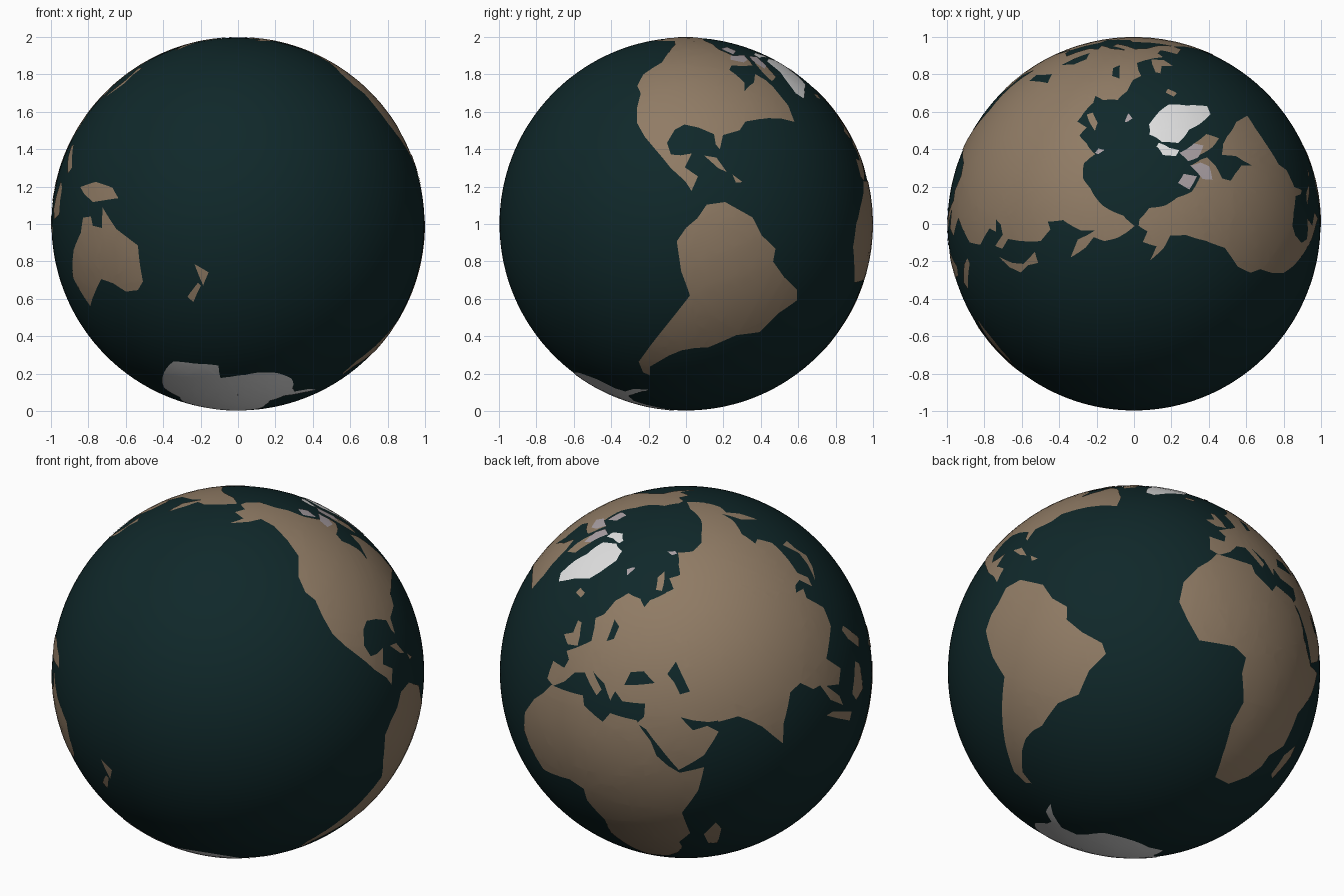
import bpy
import bmesh
from math import radians, sin, cos, floor
from mathutils import Matrix, Vector

if "Cube" in bpy.data.objects:
    bpy.data.objects.remove(bpy.data.objects["Cube"], do_unlink=True)


def material(name, red, green, blue):
    mat = bpy.data.materials.new(name)
    mat.use_nodes = True
    colour = (red, green, blue, 1)
    mat.diffuse_color = colour
    mat.node_tree.nodes["Principled BSDF"].inputs["Base Color"].default_value = colour
    return mat


ocean_teal = material("ocean_teal", .005, .021, .023)
land_brown = material("land_brown", .28, .2, .13)
ice_white = material("ice_white", .75, .75, .75)
tundra_grey = material("tundra_grey", .4, .35, .37)

# Globe placement: axis leaning towards the back, turned about that axis
TURN = 80.5
GRID = 4
SEA_LEVEL, LAND_LEVEL, TOP_LEVEL = .997, 1, 1.002
placement = Matrix.Translation((0, 0, 1)) @ Matrix.Rotation(radians(-23.4), 4, "X")


def on_globe(longitude, latitude, radius):
    east, north = radians(longitude + TURN), radians(latitude)
    flat = cos(north)
    point = Vector((flat * cos(east), flat * sin(east), sin(north)))
    return placement @ (point * radius)


def add_object(name, bm, mat):
    mesh = bpy.data.meshes.new(name)
    bm.to_mesh(mesh)
    bm.free()
    mesh.materials.append(mat)
    for polygon in mesh.polygons:
        polygon.use_smooth = True
    obj = bpy.data.objects.new(name, mesh)
    bpy.context.collection.objects.link(obj)
    return obj


def plate(name, mat, outline, level=LAND_LEVEL):
    """Fill a flat map outline, slice it on a grid and wrap it on the globe."""
    bm = bmesh.new()
    face = bm.faces.new([bm.verts.new((x, y, 0)) for x, y in outline])
    face.normal_update()
    if face.normal.z < 0:
        face.normal_flip()
    bmesh.ops.triangulate(bm, faces=[face])
    for axis in range(2):
        values = [point[axis] for point in outline]
        first, last = floor(min(values) / GRID) + 1, floor(max(values) / GRID)
        for step in range(first, last + 1):
            spot, normal = Vector(), Vector()
            spot[axis], normal[axis] = step * GRID, 1
            parts = bm.verts[:] + bm.edges[:] + bm.faces[:]
            bmesh.ops.bisect_plane(bm, geom=parts, dist=.0001,
                                   plane_co=spot, plane_no=normal)
    for vert in bm.verts:
        vert.co = on_globe(vert.co.x, vert.co.y, level)
    bmesh.ops.remove_doubles(bm, verts=bm.verts[:], dist=.0001)
    return add_object(name, bm, mat)


# Ocean ball
ball = bmesh.new()
bmesh.ops.create_uvsphere(ball, u_segments=160, v_segments=80, radius=SEA_LEVEL)
ball.transform(placement)
add_object("ocean", ball, ocean_teal)

# Continents, as longitude and latitude outlines
plate("north_america", land_brown, [
    (-166, 68), (-156, 71), (-141, 70), (-128, 70), (-115, 68), (-108, 68),
    (-95, 68), (-94, 72), (-85, 69), (-82, 67), (-87, 64), (-94, 61),
    (-93, 58), (-88, 57), (-82, 55), (-80, 51), (-79, 54), (-77, 57),
    (-78, 62), (-70, 61), (-65, 59), (-62, 57), (-56, 53), (-53, 47),
    (-60, 46), (-66, 44), (-70, 42), (-75, 39), (-76, 35), (-81, 31),
    (-80, 26), (-82, 27), (-84, 30), (-90, 30), (-95, 29), (-97, 26),
    (-97, 21), (-94, 18), (-91, 19), (-88, 21), (-88, 16), (-83, 15),
    (-83, 10), (-86, 12), (-92, 14), (-96, 16), (-105, 20), (-110, 23),
    (-114, 28), (-117, 33), (-121, 35), (-124, 40), (-124, 48), (-130, 54),
    (-138, 59), (-147, 61), (-153, 58), (-162, 55), (-157, 59), (-165, 61),
    (-161, 64), (-167, 66)])
plate("south_america", land_brown, [
    (-77, 8), (-72, 11), (-62, 10), (-57, 6), (-51, 4), (-50, 0), (-44, -3),
    (-37, -5), (-35, -8), (-39, -14), (-41, -22), (-48, -26), (-54, -34),
    (-58, -36), (-62, -39), (-65, -43), (-67, -47), (-69, -51), (-66, -55),
    (-70, -55), (-75, -51), (-74, -42), (-73, -36), (-70, -20), (-76, -14),
    (-81, -6), (-80, -1), (-78, 3)])
plate("africa", land_brown, [
    (-6, 36), (10, 37), (11, 34), (19, 30), (22, 33), (32, 31), (33, 29),
    (36, 24), (37, 19), (40, 15), (43, 12), (51, 12), (47, 4), (40, -4),
    (40, -15), (35, -20), (35, -24), (32, -29), (26, -34), (18, -34),
    (15, -27), (12, -17), (13, -9), (9, -1), (9, 4), (4, 6), (-8, 4),
    (-13, 9), (-17, 14), (-17, 21), (-13, 28), (-9, 32)])
plate("europe_and_arabia", land_brown, [
    (62, 69), (45, 68), (40, 66), (37, 69), (25, 71), (15, 68), (10, 63),
    (5, 61), (7, 58), (8, 54), (4, 52), (-4, 48), (-1, 46), (-2, 43),
    (-9, 43), (-9, 37), (-5, 36), (0, 39), (4, 43), (9, 44), (16, 38),
    (18, 40), (13, 45), (19, 42), (22, 37), (24, 40), (27, 37), (36, 36),
    (35, 32), (32, 30), (35, 28), (39, 21), (43, 13), (52, 16), (59, 22),
    (56, 25), (51, 25), (48, 30), (52, 28), (57, 26), (62, 25)])
plate("asia", land_brown, [
    (60, 25), (67, 24), (70, 21), (73, 17), (77, 8), (80, 14), (87, 21),
    (92, 21), (95, 16), (98, 15), (99, 8), (103, 2), (103, 6), (100, 13),
    (105, 9), (109, 12), (106, 19), (111, 21), (117, 23), (121, 28),
    (119, 35), (122, 37), (118, 39), (121, 40), (125, 39), (126, 34),
    (129, 36), (128, 40), (132, 43), (140, 49), (140, 54), (136, 55),
    (142, 59), (155, 60), (163, 62), (156, 57), (157, 51), (162, 56),
    (164, 60), (171, 60), (179, 62), (190, 66), (180, 69), (160, 70),
    (140, 72), (128, 72), (113, 74), (104, 78), (88, 75), (80, 72),
    (69, 73), (67, 69), (60, 69)])
plate("australia", land_brown, [
    (142, -11), (146, -19), (153, -26), (150, -37), (146, -39), (140, -38),
    (136, -34), (131, -31), (124, -33), (115, -35), (114, -24), (122, -18),
    (129, -15), (132, -11), (136, -12), (136, -15), (140, -17)])
plate("antarctica", ice_white, [
    (-180, -78), (-160, -77), (-145, -75), (-125, -73), (-102, -72),
    (-80, -73), (-70, -72), (-67, -67), (-58, -63), (-61, -68), (-62, -75),
    (-45, -78), (-28, -76), (-12, -72), (20, -70), (40, -69), (55, -66),
    (70, -69), (85, -66), (110, -66), (135, -65), (150, -69), (170, -72),
    (163, -78), (180, -78), (180, -90), (-180, -90)])

# Large islands
plate("greenland", ice_white, [
    (-33, 83), (-18, 80), (-20, 74), (-23, 70), (-34, 66), (-42, 60),
    (-48, 61), (-53, 67), (-55, 71), (-68, 76), (-62, 81)])
plate("madagascar", land_brown, [
    (49, -12), (50, -16), (47, -25), (44, -24), (44, -17)])
plate("new_guinea", land_brown, [
    (132, -1), (140, -2), (147, -6), (149, -10), (143, -9), (138, -8), (134, -4)])
plate("borneo", land_brown, [
    (109, 1), (117, 7), (119, 4), (116, -4), (110, -3)])
plate("sumatra", land_brown, [(95, 5), (98, 4), (106, -4), (104, -6), (99, 0)])
plate("philippines", land_brown, [
    (120, 18), (122, 18), (126, 8), (123, 7), (120, 14)])
plate("japan", land_brown, [
    (130, 33), (136, 34), (141, 36), (142, 40), (145, 43), (141, 45),
    (140, 39), (136, 36)])
plate("britain", land_brown, [
    (-5, 50), (1, 51), (0, 54), (-3, 58), (-6, 58), (-5, 54), (-10, 52)])
plate("new_zealand_north", land_brown, [
    (173, -35), (178, -38), (175, -42), (174, -39)])
plate("new_zealand_south", land_brown, [
    (173, -41), (174, -42), (169, -47), (167, -45)])
plate("cuba", land_brown, [(-84, 22), (-80, 23), (-75, 20), (-78, 20)])
plate("hispaniola", land_brown, [(-73, 20), (-69, 19), (-71, 18)])
plate("iceland", land_brown, [(-22, 66), (-15, 66), (-15, 64), (-22, 64)])

# Arctic islands
plate("ellesmere", ice_white, [
    (-62, 82), (-70, 83), (-90, 81), (-87, 77), (-78, 76), (-75, 79)])
plate("baffin_south", land_brown, [
    (-82, 70), (-70, 71), (-62, 66), (-66, 62), (-73, 65)])
plate("baffin_north", tundra_grey, [
    (-90, 73), (-82, 76), (-70, 71), (-72, 68), (-84, 70)], TOP_LEVEL)
plate("victoria_island", tundra_grey, [
    (-117, 73), (-105, 73), (-101, 69), (-115, 69)])
plate("arctic_shore", tundra_grey, [
    (-101, 67), (-94, 72), (-88, 69), (-89, 66), (-98, 64)], TOP_LEVEL)
plate("novaya_zemlya", land_brown, [(52, 71), (57, 70), (69, 76), (58, 75)])
plate("severnaya_zemlya", tundra_grey, [(95, 79), (98, 81), (105, 79), (102, 78)])
plate("svalbard", tundra_grey, [(12, 79), (20, 80), (26, 80), (17, 77)])

# Inland seas laid over the land
plate("black_sea", ocean_teal, [
    (28, 42), (31, 46), (37, 46), (41, 42), (35, 42)], TOP_LEVEL)
plate("caspian_sea", ocean_teal, [
    (47, 44), (52, 47), (53, 42), (54, 37), (50, 37), (49, 41)], TOP_LEVEL)
plate("baltic_sea", ocean_teal, [
    (17, 55), (21, 56), (23, 60), (19, 62), (18, 58)], TOP_LEVEL)
